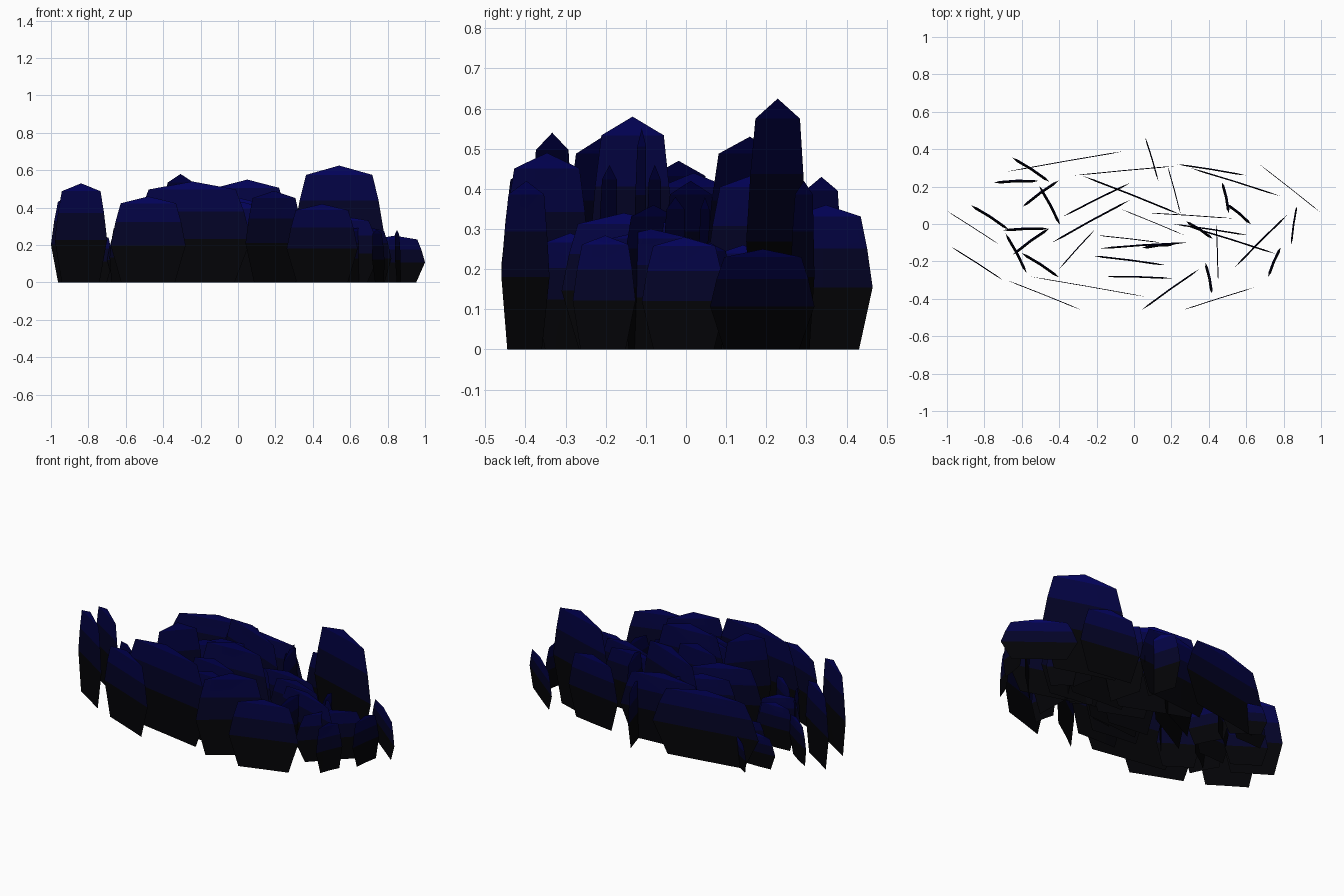
import bpy
import math
import random
from mathutils import Vector

if "Cube" in bpy.data.objects:
    bpy.data.objects.remove(bpy.data.objects["Cube"])

random.seed(4)

# Main blades: two end points seen from above, then height (hundredths)
BLADES = [
    (-68, 28, -5, 39, 43), (-100, 7, -72, -11, 47), (-98, -12, -70, -30, 53),
    (-68, -30, -28, -46, 46), (-56, -28, 7, -39, 54), (-40, -24, -21, -3, 58),
    (-44, -10, -2, 13, 44), (-38, 4, -2, 22, 41), (-28, 26, 25, 5, 53),
    (-32, 26, 22, 31, 43), (6, 46.5, 13, 23, 36), (18, 31, 25, 5, 44),
    (7, 6, 53, 3, 38), (-7, 8, 27, -6, 42), (-20, -6, 15, -10, 46),
    (-18, -13, 28, -10, 55), (-22, -17, 17, -22, 46), (-15, -28, 20, -29, 43),
    (4, -46, 35, -24, 49), (26, -46, 64, -34, 42), (44, 0, 45, -31, 34),
    (21, 0, 61, -6, 38), (28, -1, 76, -16, 36), (54, -23, 82, 5, 30),
    (84, -11, 87, 10, 28), (67, 32, 100, 6, 25), (30, 30, 78, 15, 62.5),
    (23, 32, 60, 26, 42),
]
# Outline rows: (height fraction, half-width fraction, bow fraction)
ROWS = [(0, .72, 0), (.43, 1, .5), (.7, .88, .7), (.92, .74, 1)]


def material(name, rgb):
    m = bpy.data.materials.new(name)
    m.diffuse_color = (*rgb, 1)
    m.use_nodes = True
    m.node_tree.nodes["Principled BSDF"].inputs["Base Color"].default_value = m.diffuse_color
    return m


MATS = [material("blade_base", (.001, .001, .002)),
        material("blade_low", (.001, .001, .02)),
        material("blade_high", (.001, .001, .06)),
        material("blade_tip", (.001, .001, .12))]


def blade(name, a, b, height, bow):
    """Upright leaf: three columns of points, closed by a blunt point."""
    mid, half = (a + b) / 2, (b - a) / 2
    side = Vector((-half.y, half.x, 0)).normalized() * bow
    up = Vector((0, 0, height))
    verts = []
    for z, w, k in ROWS:
        for s in (-1, 0, 1):
            fold = side * (k - .5 + (.25 if s == 0 else 0))
            verts.append(mid + half * w * s + fold + up * z)
    verts.append(mid + side * .5 + up)
    faces, slots = [], []
    for r in range(3):
        for i in (r * 3, r * 3 + 1):
            faces.append((i, i + 1, i + 4, i + 3))
            slots.append(r)
    faces += [(9, 10, 12), (10, 11, 12)]
    slots += [3, 3]
    mesh = bpy.data.meshes.new(name)
    mesh.from_pydata(verts, [], faces)
    for m in MATS:
        mesh.materials.append(m)
    for p, s in zip(mesh.polygons, slots):
        p.material_index = s
        p.use_smooth = True
    bpy.context.collection.objects.link(bpy.data.objects.new(name, mesh))


# Large blades of the patch
for n, spec in enumerate(BLADES, 1):
    x1, y1, x2, y2, h = (v / 100 for v in spec)
    blade(f"large_blade_{n:02d}", Vector((x1, y1, 0)), Vector((x2, y2, 0)),
          h, random.uniform(.003, .01))


def small_row(name, count, xs, angles, y_span, h_span, half):
    """Short blades filling a strip, each turned against the last."""
    for i in range(count):
        t = i / (count - 1)
        y = y_span[0] + (y_span[1] - y_span[0]) * t
        h = h_span[0] + (h_span[1] - h_span[0]) * t
        c = Vector((xs[i % len(xs)], y, 0))
        ang = math.radians(angles[i % len(angles)])
        d = Vector((math.cos(ang), math.sin(ang), 0)) * half
        blade(f"{name}_{i + 1}", c - d, c + d, h, .014)


# Small blades filling the left and right of the patch
small_row("small_left_blade", 9, (-.55, -.63, -.5, -.45, -.77, -.58),
          (-33, 2, 36, -62), (.29, -.22), (.19, .33), .12)
small_row("small_right_blade", 6, (.49, .56, .35, .13, .75, .4),
          (-78, -40, -33, 6, 67), (.14, -.29), (.26, .29), .085)
